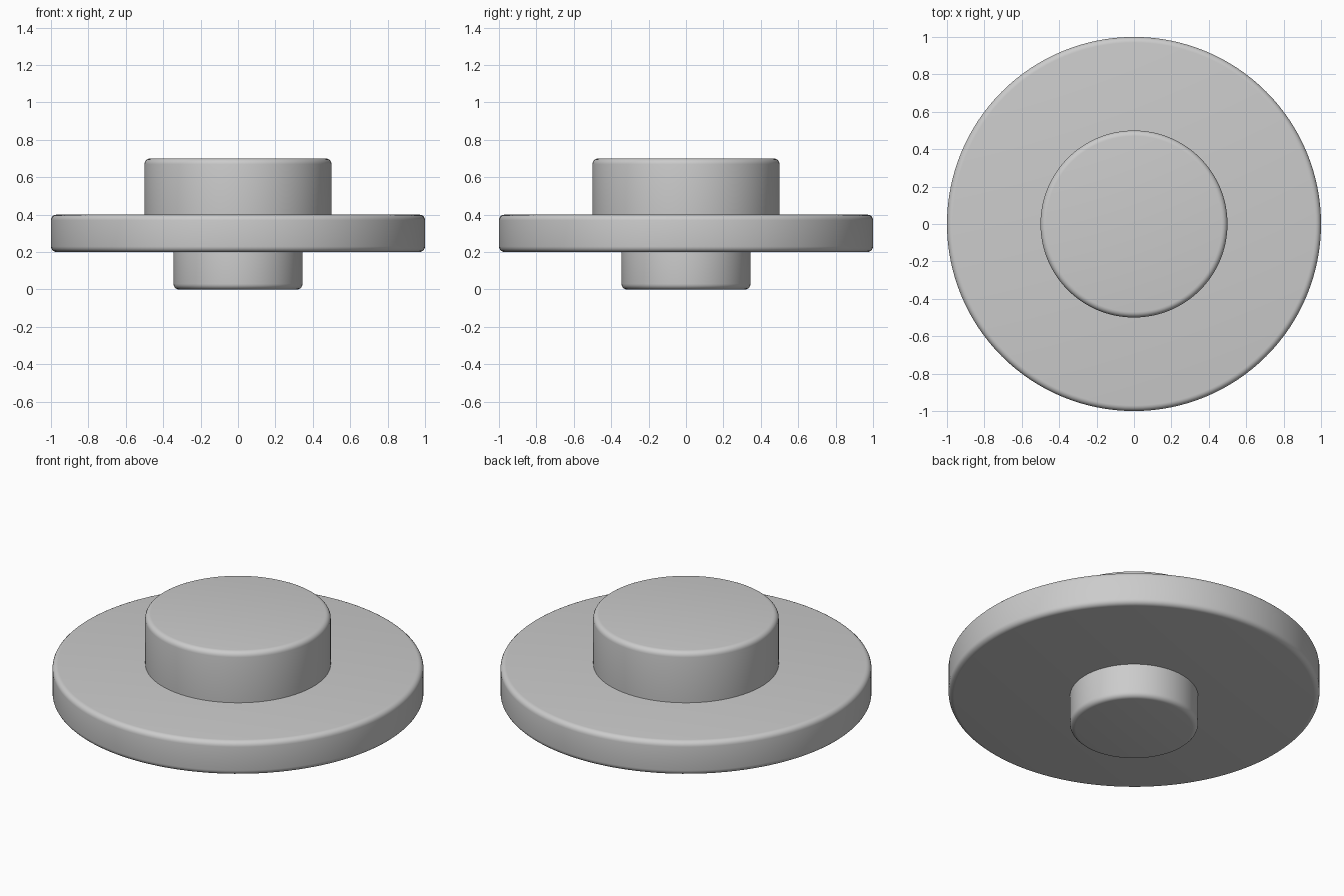
import bpy
import math

# Remove the default cube
cube = bpy.data.objects.get("Cube")
if cube:
    bpy.data.objects.remove(cube, do_unlink=True)

# Single grey material
GREY = (0.6, 0.6, 0.6, 1.0)
grey = bpy.data.materials.new("plain grey")
grey.use_nodes = True
grey.diffuse_color = GREY
grey.node_tree.nodes["Principled BSDF"].inputs["Base Color"].default_value = GREY


def rounded_disc(name, radius, bottom, top, bevel=0.03):
    """Smooth cylinder between two heights with rounded rims."""
    bpy.ops.mesh.primitive_cylinder_add(
        vertices=128, radius=radius, depth=top - bottom,
        location=(0, 0, (bottom + top) / 2))
    disc = bpy.context.object
    disc.name = name
    disc.data.materials.append(grey)
    mod = disc.modifiers.new("rounded rims", "BEVEL")
    mod.width = bevel
    mod.segments = 5
    mod.limit_method = "ANGLE"
    mod.angle_limit = math.radians(40)
    bpy.ops.object.modifier_apply(modifier=mod.name)
    bpy.ops.object.shade_smooth_by_angle(angle=math.radians(35))
    return disc


# Hidden ends of the narrow parts sink into the flange
rounded_disc("flange", 1.0, 0.2, 0.4)
rounded_disc("upper_boss", 0.5, 0.3, 0.7)
rounded_disc("lower_stem", 0.345, 0.0, 0.3)
